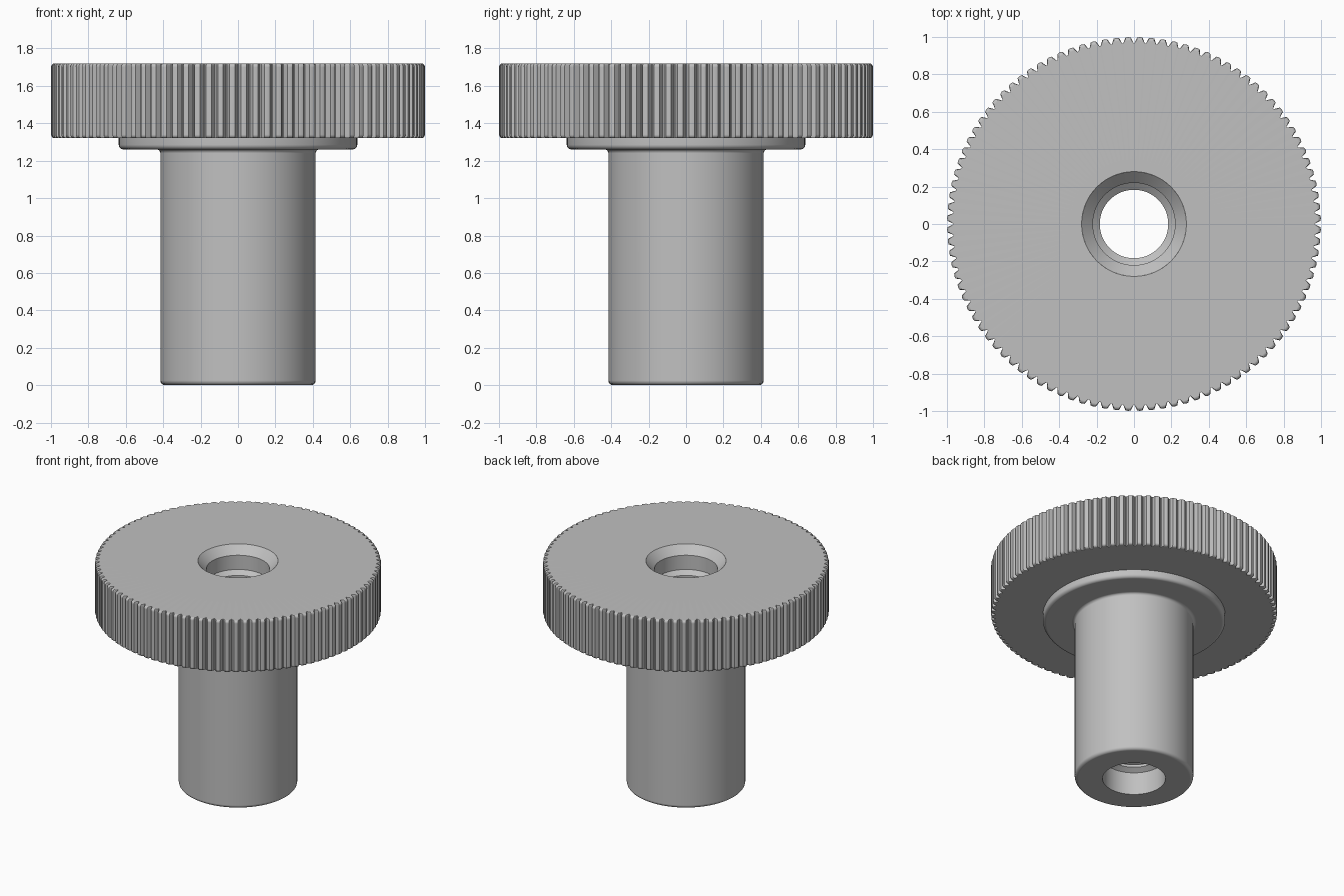
import bpy, bmesh, math

if "Cube" in bpy.data.objects:
    bpy.data.objects.remove(bpy.data.objects["Cube"])

TAU = math.tau
TEETH = 100

steel = bpy.data.materials.new("satin grey metal")
steel.use_nodes = True
grey = (0.53, 0.53, 0.53, 1)
steel.diffuse_color = grey
steel.node_tree.nodes["Principled BSDF"].inputs["Base Color"].default_value = grey


def loft(name, rings):
    """Join a closed loop of equally sized rings into a ring-shaped solid."""
    bm = bmesh.new()
    loops = [[bm.verts.new(p) for p in ring] for ring in rings]
    n = len(loops[0])
    for a, b in zip(loops, loops[1:] + loops[:1]):
        for i in range(n):
            j = (i + 1) % n
            bm.faces.new((a[i], a[j], b[j], b[i]))
    bmesh.ops.recalc_face_normals(bm, faces=bm.faces)
    mesh = bpy.data.meshes.new(name)
    bm.to_mesh(mesh)
    bm.free()
    obj = bpy.data.objects.new(name, mesh)
    bpy.context.collection.objects.link(obj)
    mesh.materials.append(steel)
    bpy.ops.object.select_all(action='DESELECT')
    obj.select_set(True)
    bpy.context.view_layer.objects.active = obj
    bpy.ops.object.shade_smooth_by_angle(angle=math.radians(28))
    weighted = obj.modifiers.new("flat face normals", 'WEIGHTED_NORMAL')
    weighted.keep_sharp = True
    return obj


def arc(r, z, size, start, end, steps=4):
    """Fillet points around a centre, angles in degrees."""
    angles = [math.radians(start + (end - start) * k / steps) for k in range(steps + 1)]
    return [(r + size * math.cos(a), z + size * math.sin(a)) for a in angles]


# Threaded bore, stem and flange, as one turned profile
top, bottom, minor, major = 1.55, 0.17, 0.183, 0.22
turns = 18
pitch = (top - bottom) / turns
profile = [(0.28, 1.72), (major, 1.66)]
for k in range(turns):
    z = top - k * pitch
    profile += [(major, z), (minor, z - 0.37 * pitch),
                (minor, z - 0.63 * pitch), (major, z - 0.95 * pitch)]
profile += [(major, bottom), (major, 0)]
profile += arc(0.39, 0.025, 0.025, -90, 0)
profile += arc(0.435, 1.24, 0.02, 180, 90)
profile += arc(0.613, 1.285, 0.025, -90, 0)
profile += [(0.638, 1.32), (0.28, 1.32)]
angles = [TAU * i / TEETH for i in range(TEETH)]
loft("threaded_stem", [[(r * math.cos(a), r * math.sin(a), z) for a in angles]
                       for r, z in profile])

# Knurled outline: V grooves with narrow floors between rounded tooth lands
step = TAU / TEETH
tooth = [(-0.05, 0.968), (0.05, 0.968), (0.27, 0.997), (0.5, 1.0), (0.73, 0.997)]
outline = [((i + t) * step, r) for i in range(TEETH) for t, r in tooth]


def wheel_ring(limit, z):
    return [(min(r, limit) * math.cos(a), min(r, limit) * math.sin(a), z)
            for a, r in outline]


# Grip wheel with filleted rims
rim = arc(0.98, 1.34, 0.02, -90, 0) + arc(0.98, 1.70, 0.02, 0, 90)
section = [(0.28, 1.72), (0.28, 1.32)] + rim
loft("knurled_wheel", [wheel_ring(r, z) for r, z in section])
